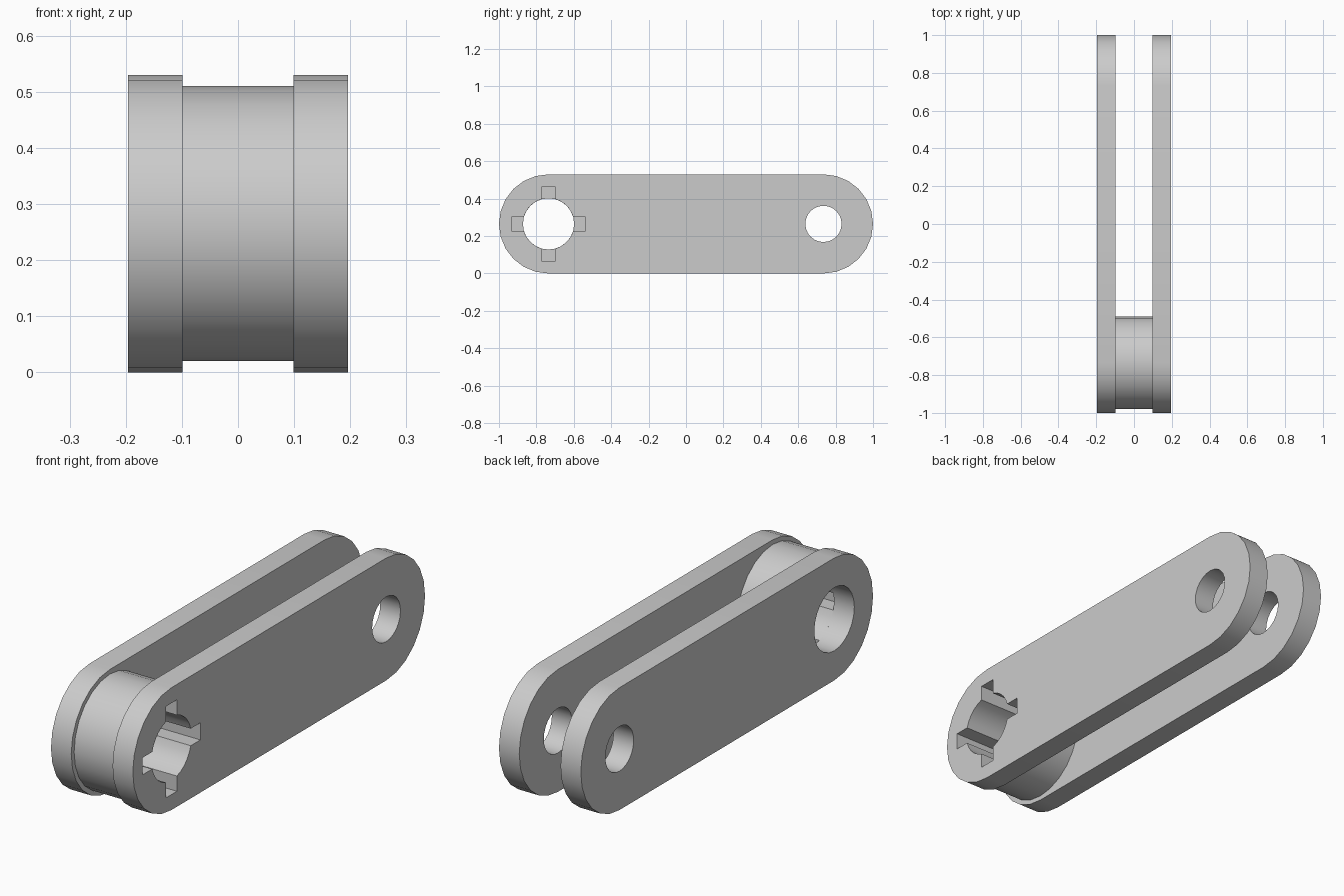
import bpy
import bmesh
from math import sin, cos, pi, asin, radians

cube = bpy.data.objects.get("Cube")
if cube:
    bpy.data.objects.remove(cube, do_unlink=True)

# Main dimensions
PLATE_R = 0.265
BOSS_R = 0.245
BORE_R = 0.137
PIN_R = 0.097
SLOT_R = 0.198
SLOT_HALF = 0.037
OUTER_X = 0.196
INNER_X = 0.099
FRONT_Y, REAR_Y = -0.735, 0.735
MID_Z = PLATE_R

grey = bpy.data.materials.new("light_grey")
grey.use_nodes = True
colour = (0.6, 0.6, 0.6, 1)
grey.diffuse_color = colour
grey.node_tree.nodes["Principled BSDF"].inputs["Base Color"].default_value = colour


def arc(cy, r, start, end, steps):
    """Points in the side plane (y, z), both ends included."""
    angles = [start + (end - start) * i / steps for i in range(steps + 1)]
    return [(cy + r * cos(a), MID_Z + r * sin(a)) for a in angles]


def circle(cy, r, steps=24):
    return arc(cy, r, 0, 2 * pi, steps)[:-1]


def stadium():
    return (arc(REAR_Y, PLATE_R, -pi / 2, pi / 2, 12)
            + arc(FRONT_Y, PLATE_R, pi / 2, 3 * pi / 2, 12))


def keyed_bore():
    """Round bore with four square key slots."""
    edge = asin(SLOT_HALF / BORE_R)
    points = []
    for k in range(4):
        t = k * pi / 2
        for side in (-SLOT_HALF, SLOT_HALF):
            points.append((FRONT_Y + SLOT_R * cos(t) - side * sin(t),
                           MID_Z + SLOT_R * sin(t) + side * cos(t)))
        points += arc(FRONT_Y, BORE_R, t + edge, t + pi / 2 - edge, 5)
    return points


def slab(name, loops, x0, x1):
    """Fill an outline with holes and extrude it along x."""
    bm = bmesh.new()
    edges = []
    for loop in loops:
        verts = [bm.verts.new((x0, y, z)) for y, z in loop]
        edges += [bm.edges.new((a, b)) for a, b in zip(verts, verts[1:] + verts[:1])]
    bmesh.ops.triangle_fill(bm, use_beauty=True, edges=edges, normal=(1, 0, 0))
    result = bmesh.ops.extrude_face_region(bm, geom=bm.faces[:], use_keep_orig=True)
    moved = [g for g in result["geom"] if isinstance(g, bmesh.types.BMVert)]
    bmesh.ops.translate(bm, verts=moved, vec=(x1 - x0, 0, 0))
    bmesh.ops.recalc_face_normals(bm, faces=bm.faces[:])
    mesh = bpy.data.meshes.new(name)
    bm.to_mesh(mesh)
    bm.free()
    mesh.materials.append(grey)
    obj = bpy.data.objects.new(name, mesh)
    bpy.context.collection.objects.link(obj)
    bpy.ops.object.select_all(action="DESELECT")
    obj.select_set(True)
    bpy.context.view_layer.objects.active = obj
    bpy.ops.object.shade_smooth_by_angle(angle=radians(30))
    return obj


# Side plates: one with a plain bore, one with the keyed bore
pin_hole = circle(REAR_Y, PIN_R)
slab("plain_side_plate", [stadium(), circle(FRONT_Y, BORE_R), pin_hole], -OUTER_X, -INNER_X)
slab("keyed_side_plate", [stadium(), keyed_bore(), pin_hole], INNER_X, OUTER_X)

# Round boss joining the plates, keyed along its whole length
slab("joining_boss", [circle(FRONT_Y, BOSS_R), keyed_bore()], -INNER_X, INNER_X)
